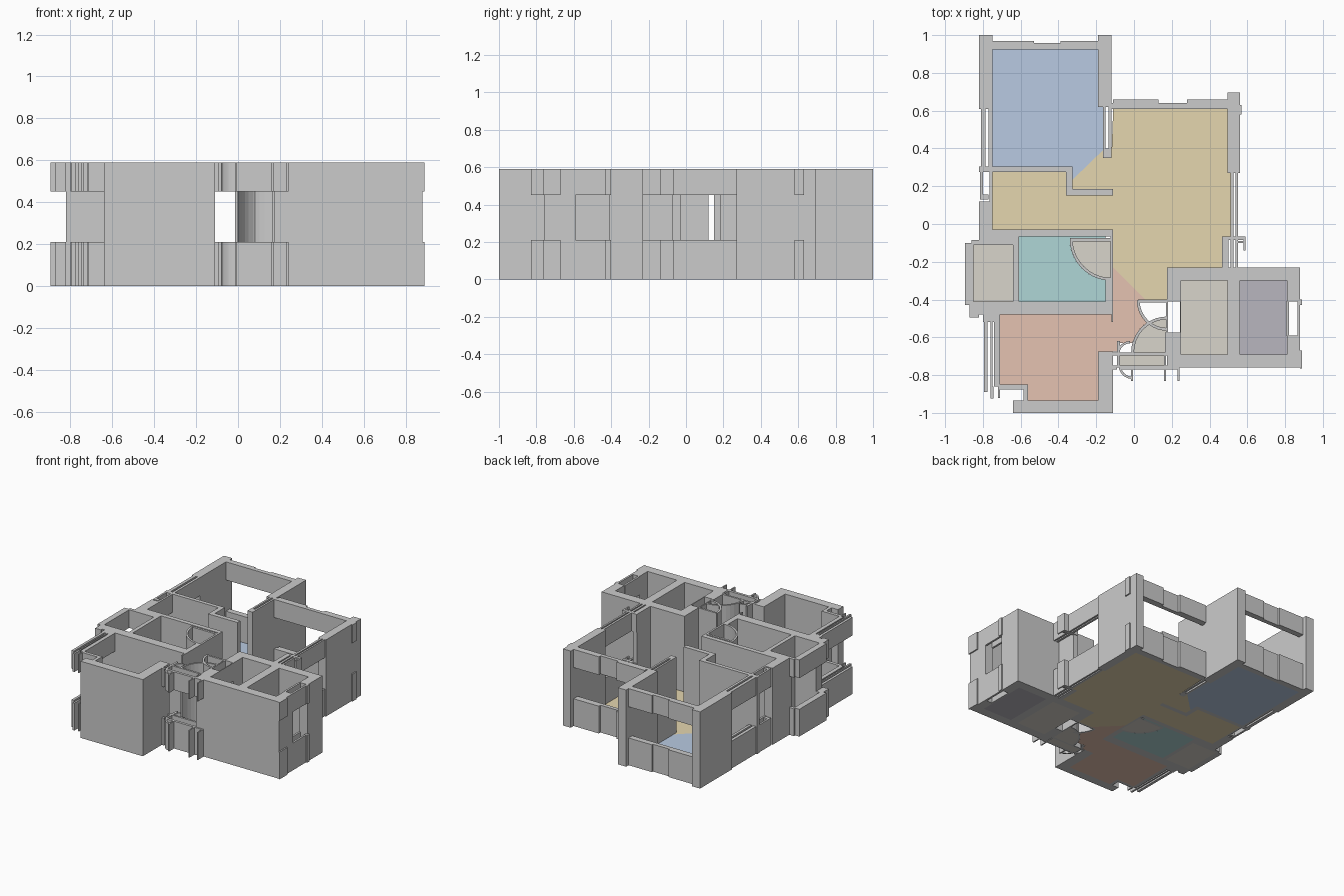
import bpy, bmesh
from math import cos, sin, radians

H, SILL, HEAD = 0.59, 0.21, 0.45
FULL = [(0, H)]
OPEN = [(0, SILL), (HEAD, H)]          # window wall: below sill and above head


def finish(name, bm, mat=None):
    bmesh.ops.recalc_face_normals(bm, faces=bm.faces)
    me = bpy.data.meshes.new(name)
    bm.to_mesh(me)
    bm.free()
    ob = bpy.data.objects.new(name, me)
    bpy.context.collection.objects.link(ob)
    if mat:
        me.materials.append(mat)
    return ob


def prism(bm, pts, z0, z1):
    face = bm.faces.new([bm.verts.new((x, y, z0)) for x, y in pts])
    ext = bmesh.ops.extrude_face_region(bm, geom=[face], use_keep_orig=True)
    vs = [g for g in ext["geom"] if isinstance(g, bmesh.types.BMVert)]
    bmesh.ops.translate(bm, vec=(0, 0, z1 - z0), verts=vs)


def walls(name, spans, rects):
    bm = bmesh.new()
    for x0, y0, x1, y1 in rects:
        for z0, z1 in spans:
            prism(bm, [(x0, y0), (x1, y0), (x1, y1), (x0, y1)], z0, z1)
    finish(name, bm)


def arc(cx, cy, r, a0, a1, n=10):
    return [(cx + r * cos(radians(a0 + (a1 - a0) * i / n)),
             cy + r * sin(radians(a0 + (a1 - a0) * i / n))) for i in range(n + 1)]


def arc_wall(name, spans, cx, cy, r, a0, a1, t=0.015):
    bm = bmesh.new()
    pts = arc(cx, cy, r, a0, a1) + arc(cx, cy, r - t, a1, a0)
    for z0, z1 in spans:
        prism(bm, pts, z0, z1)
    finish(name, bm)


def floor(name, color, pts):
    mat = bpy.data.materials.new(name + "_color")
    mat.diffuse_color = (*color, 1)
    bm = bmesh.new()
    prism(bm, pts, 0, 0.008)
    finish(name, bm, mat)


def box(x0, y0, x1, y1):
    return [(x0, y0), (x1, y0), (x1, y1), (x0, y1)]


# back-left bedroom
walls("bedroom_walls", FULL, [
    (-0.82, 0.61, -0.75, 1.0), (-0.19, 0.62, -0.12, 1.0),
    (-0.165, 0.40, -0.15, 0.62), (-0.135, 0.35, -0.12, 0.62), (-0.165, 0.35, -0.12, 0.40),
    (-0.82, 0.275, -0.325, 0.305)])
walls("bedroom_windows", OPEN, [
    (-0.75, 0.925, -0.19, 0.945), (-0.75, 0.945, -0.53, 0.97), (-0.39, 0.945, -0.19, 0.97),
    (-0.65, 0.945, -0.30, 0.958),
    (-0.81, 0.305, -0.785, 0.61), (-0.77, 0.305, -0.75, 0.61)])

# living room
walls("partition", FULL, [(-0.36, 0.15, -0.325, 0.275), (-0.325, 0.15, -0.11, 0.185)])
walls("living_walls", FULL, [
    (0.495, 0.27, 0.56, 0.695), (-0.82, -0.04, -0.75, 0.12),
    (0.465, -0.23, 0.50, -0.07)])
walls("living_windows", OPEN, [
    (-0.12, 0.61, 0.495, 0.64), (-0.11, 0.64, 0.13, 0.66), (0.28, 0.64, 0.495, 0.66),
    (0.56, 0.58, 0.57, 0.63),
    (0.51, -0.23, 0.527, 0.27), (0.537, -0.23, 0.55, 0.27),
    (0.465, -0.085, 0.59, -0.065), (0.58, -0.14, 0.59, -0.065), (0.55, -0.10, 0.58, -0.09),
    (-0.815, 0.13, -0.77, 0.155), (-0.815, 0.13, -0.80, 0.29), (-0.765, 0.12, -0.75, 0.29)])

# bathroom and service balcony
walls("bathroom_walls", FULL, [
    (-0.82, -0.065, -0.11, -0.03), (-0.64, -0.42, -0.61, -0.06),
    (-0.82, -0.48, -0.11, -0.41), (-0.15, -0.48, -0.11, -0.285),
    (-0.34, -0.092, -0.11, -0.075), (-0.125, -0.285, -0.11, -0.065),
    (-0.12, -0.52, -0.11, -0.48), (-0.82, -0.11, -0.64, -0.065)])
walls("balcony_windows", OPEN, [
    (-0.895, -0.43, -0.85, -0.10), (-0.86, -0.11, -0.82, -0.085),
    (-0.87, -0.48, -0.82, -0.41), (-0.87, -0.495, -0.82, -0.48)])
arc_wall("bathroom_door_arc", FULL, -0.12, -0.08, 0.22, 180, 270)

# front bedroom
walls("front_bedroom_walls", FULL, [
    (-0.64, -1.0, -0.11, -0.935), (-0.19, -0.94, -0.11, -0.675),
    (-0.585, -0.94, -0.56, -0.85)])
walls("front_bedroom_windows", OPEN, [
    (-0.74, -0.86, -0.71, -0.48), (-0.76, -0.90, -0.75, -0.48),
    (-0.795, -0.89, -0.775, -0.48), (-0.72, -0.92, -0.71, -0.86),
    (-0.76, -0.925, -0.745, -0.86), (-0.80, -0.52, -0.74, -0.48),
    (-0.71, -0.875, -0.56, -0.85)])

# right-hand kitchen and utility block
walls("kitchen_walls", FULL, [
    (0.175, -0.30, 0.88, -0.23), (0.175, -0.76, 0.88, -0.69),
    (0.175, -0.41, 0.25, -0.30), (0.175, -0.69, 0.25, -0.575),
    (0.495, -0.69, 0.56, -0.30),
    (0.81, -0.41, 0.88, -0.30), (0.81, -0.69, 0.88, -0.59)])
walls("kitchen_door_frame", OPEN, [(0.17, -0.575, 0.18, -0.41), (0.243, -0.575, 0.25, -0.41)])
walls("kitchen_window", OPEN, [
    (0.805, -0.59, 0.82, -0.41), (0.865, -0.59, 0.88, -0.41),
    (0.88, -0.43, 0.89, -0.40), (0.88, -0.765, 0.89, -0.67)])

# entrance: frame strips, posts and curved door swings
walls("entrance_frame", OPEN, [
    (-0.11, -0.695, 0.175, -0.68), (-0.08, -0.77, 0.175, -0.75),
    (-0.09, -0.76, -0.075, -0.62), (0.16, -0.83, 0.17, -0.68),
    (0.175, -0.77, 0.24, -0.75), (0.23, -0.83, 0.24, -0.76), (-0.11, -0.77, -0.09, -0.75),
    (-0.015, -0.83, -0.005, -0.76)])
walls("entrance_posts", FULL, [(0.02, -0.415, 0.175, -0.40), (0.165, -0.69, 0.175, -0.575)])
arc_wall("entrance_door_arc", FULL, 0.175, -0.68, 0.19, 90, 180)
arc_wall("inner_door_arc", FULL, 0.175, -0.405, 0.16, 180, 270)
arc_wall("small_arc_back", OPEN, -0.02, -0.69, 0.07, 90, 180, 0.012)
arc_wall("small_arc_front", OPEN, -0.01, -0.75, 0.07, 180, 270, 0.012)

# coloured floors
floor("bedroom_floor", (0.48, 0.59, 0.76), [
    (-0.75, 0.925), (-0.75, 0.305), (-0.325, 0.305), (-0.325, 0.235), (-0.165, 0.39),
    (-0.165, 0.62), (-0.19, 0.62), (-0.19, 0.925)])
floor("living_floor", (0.78, 0.67, 0.43), [
    (-0.11, 0.61), (0.495, 0.61), (0.495, 0.27), (0.515, 0.27), (0.515, -0.07),
    (0.465, -0.07), (0.465, -0.23), (0.175, -0.23), (0.175, -0.40), (0.06, -0.40),
    (-0.11, -0.23), (-0.11, -0.03), (-0.75, -0.03), (-0.75, 0.275), (-0.36, 0.275),
    (-0.36, 0.15), (-0.11, 0.15), (-0.11, 0.185), (-0.325, 0.185), (-0.325, 0.235),
    (-0.165, 0.39), (-0.12, 0.35)])
floor("bathroom_floor", (0.43, 0.67, 0.67),
      [(-0.15, -0.065), (-0.61, -0.065), (-0.61, -0.41), (-0.15, -0.41), (-0.15, -0.28)]
      + arc(-0.12, -0.08, 0.22, 262, 180) + [(-0.15, -0.08)])
floor("front_bedroom_floor", (0.78, 0.54, 0.44), [
    (-0.71, -0.48), (-0.71, -0.85), (-0.56, -0.85), (-0.56, -0.935), (-0.19, -0.935),
    (-0.19, -0.675), (-0.09, -0.675), (-0.075, -0.63), (-0.01, -0.63)]
    + arc(0.175, -0.68, 0.19, 160, 120, 4)
    + [(0.03, -0.47), (0.02, -0.40), (0.06, -0.40), (-0.11, -0.23), (-0.11, -0.48)])

TAN = (0.69, 0.66, 0.60)
floor("balcony_floor", TAN, box(-0.85, -0.41, -0.64, -0.11))
floor("kitchen_floor", TAN, box(0.25, -0.69, 0.495, -0.30))
floor("bathroom_door_floor", TAN, [(-0.12, -0.08)] + arc(-0.12, -0.08, 0.205, 180, 270))
floor("entrance_door_floor", TAN, [(0.17, -0.68)] + arc(0.175, -0.68, 0.175, 90, 180))
floor("entrance_step", TAN, box(-0.075, -0.75, 0.16, -0.695))
floor("utility_floor", (0.48, 0.47, 0.52), box(0.56, -0.69, 0.81, -0.30))
